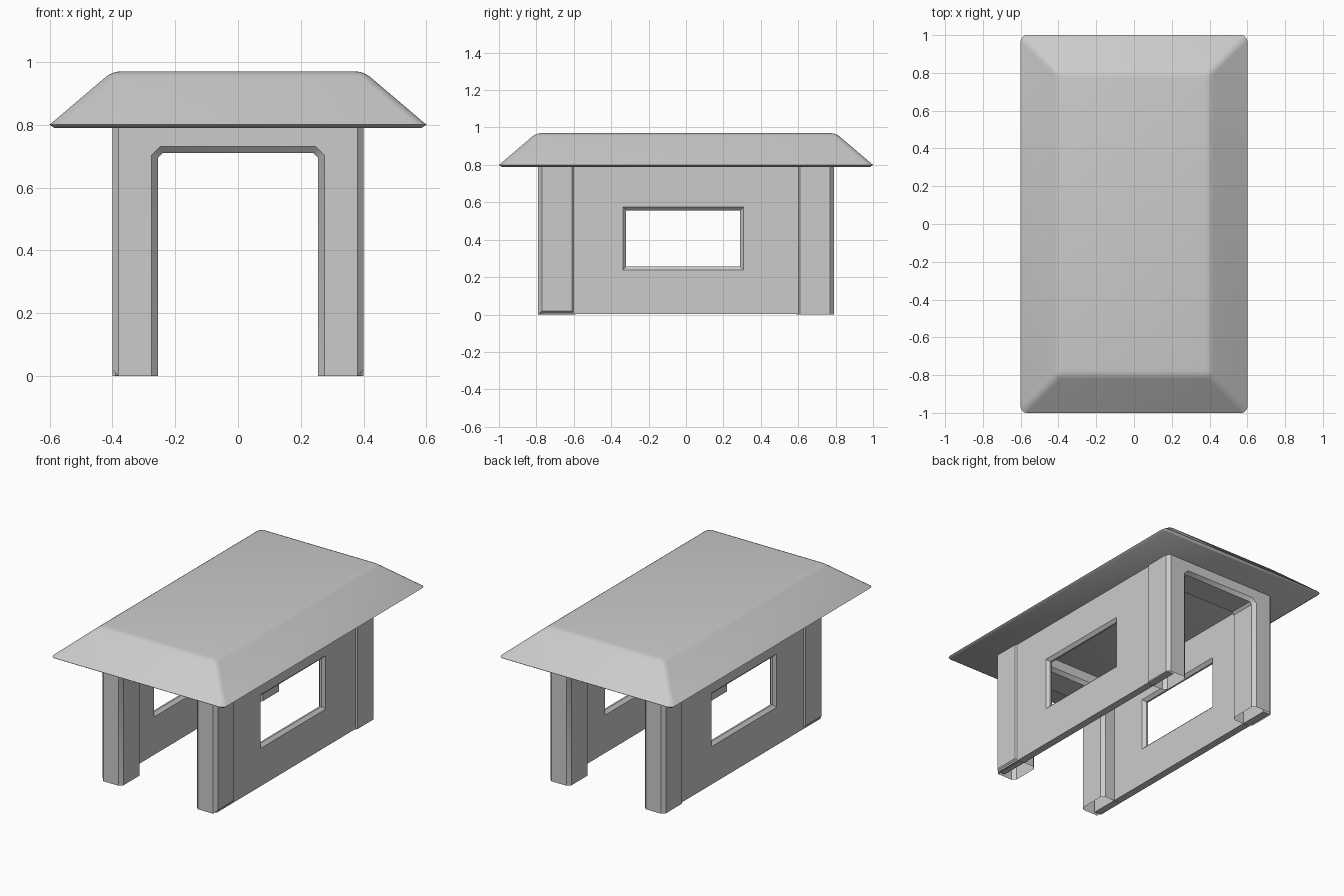
import bpy, bmesh
from mathutils import Vector

if "Cube" in bpy.data.objects:
    bpy.data.objects.remove(bpy.data.objects["Cube"])


def finish(bm, name):
    bmesh.ops.recalc_face_normals(bm, faces=bm.faces)
    me = bpy.data.meshes.new(name)
    bm.to_mesh(me)
    bm.free()
    ob = bpy.data.objects.new(name, me)
    bpy.context.collection.objects.link(ob)
    bpy.ops.object.select_all(action='DESELECT')
    ob.select_set(True)
    bpy.context.view_layer.objects.active = ob
    bpy.ops.object.shade_smooth_by_angle(angle=0.6)
    return ob


def cut(bm, co, no, fill=False):
    geom = bm.verts[:] + bm.edges[:] + bm.faces[:]
    res = bmesh.ops.bisect_plane(bm, geom=geom, plane_co=co, plane_no=no, clear_outer=True)
    if fill:
        edges = [g for g in res['geom_cut'] if isinstance(g, bmesh.types.BMEdge)]
        bmesh.ops.edgenet_fill(bm, edges=edges)


# Hipped roof: stacked rectangular rings, softened along the edges
def roof():
    bm = bmesh.new()
    rings = []
    for x, y, z in [(.585, .985, .79), (.6, 1.0, .80), (.4, .8, .97)]:
        rings.append([bm.verts.new((sx * x, sy * y, z))
                      for sx, sy in ((-1, -1), (1, -1), (1, 1), (-1, 1))])
    for a, b in zip(rings, rings[1:]):
        for i in range(4):
            j = (i + 1) % 4
            bm.faces.new((a[i], a[j], b[j], b[i]))
    bm.faces.new(rings[0][::-1])
    bm.faces.new(rings[-1])
    top = [e for e in bm.edges if max(v.co.z for v in e.verts) > .9]
    bmesh.ops.bevel(bm, geom=top, offset=.025, segments=3, profile=.5, affect='EDGES')
    finish(bm, "roof")


# Chamfered portal frame: two hollow posts joined by a lintel
def portal(name, y0, y1, chamfer_feet):
    low, high = -.1, .85
    half = [(.4, high), (.4, low), (.255, low), (.255, .695), (.24, .71)]
    outline = half + [(-x, z) for x, z in reversed(half)]
    bm = bmesh.new()
    face = bm.faces.new([bm.verts.new((x, y0, z)) for x, z in outline])
    ext = bmesh.ops.extrude_face_region(bm, geom=[face])
    bmesh.ops.translate(bm, vec=(0, y1 - y0, 0),
                        verts=[v for v in ext['geom'] if isinstance(v, bmesh.types.BMVert)])
    if not any(f is face or all(abs(v.co.y - y0) < 1e-6 for v in f.verts) for f in bm.faces):
        bm.faces.new([v for v in bm.verts if abs(v.co.y - y0) < 1e-6])
    rim = []
    for e in bm.edges:
        a, b = (v.co for v in e.verts)
        flat_end = abs(a.z - b.z) < 1e-6 and (a.z < 0 or a.z > .8)
        if abs(a.y - b.y) < 1e-6 and not flat_end:
            rim.append(e)
    bmesh.ops.recalc_face_normals(bm, faces=bm.faces)
    bmesh.ops.bevel(bm, geom=rim, offset=.02, segments=1, affect='EDGES')
    if chamfer_feet:
        for s in (-1, 1):
            cut(bm, Vector((s * .38, 0, 0)), Vector((s, 0, -1)), True)
    cut(bm, Vector((0, 0, 0)), Vector((0, 0, -1)))
    cut(bm, Vector((0, 0, .8)), Vector((0, 0, 1)))
    finish(bm, name)


# Side wall with a window whose opening is chamfered on both faces
def wall(name, side):
    c, hy, z0, z1, d = -.015, .305, .257, .556, .018
    outer, inner = .392, .345

    def rect(x, ya, yb, za, zb):
        return [bm.verts.new((side * x, y, z))
                for y, z in ((ya, za), (yb, za), (yb, zb), (ya, zb))]

    bm = bmesh.new()
    loops = []
    for x, m in ((outer, outer - d), (inner, inner + d)):
        loops.append([rect(x, -.77, .77, .002, .8),
                      rect(x, c - hy - d, c + hy + d, z0 - d, z1 + d),
                      rect(m, c - hy, c + hy, z0, z1)])
    chain = loops[0] + loops[1][::-1]
    for a, b in zip(chain, chain[1:] + chain[:1]):
        for i in range(4):
            j = (i + 1) % 4
            bm.faces.new((a[i], a[j], b[j], b[i]))
    finish(bm, name)


roof()
portal("front_portal", -.79, -.59, True)
portal("back_portal", .59, .79, False)
wall("right_wall", 1)
wall("left_wall", -1)
